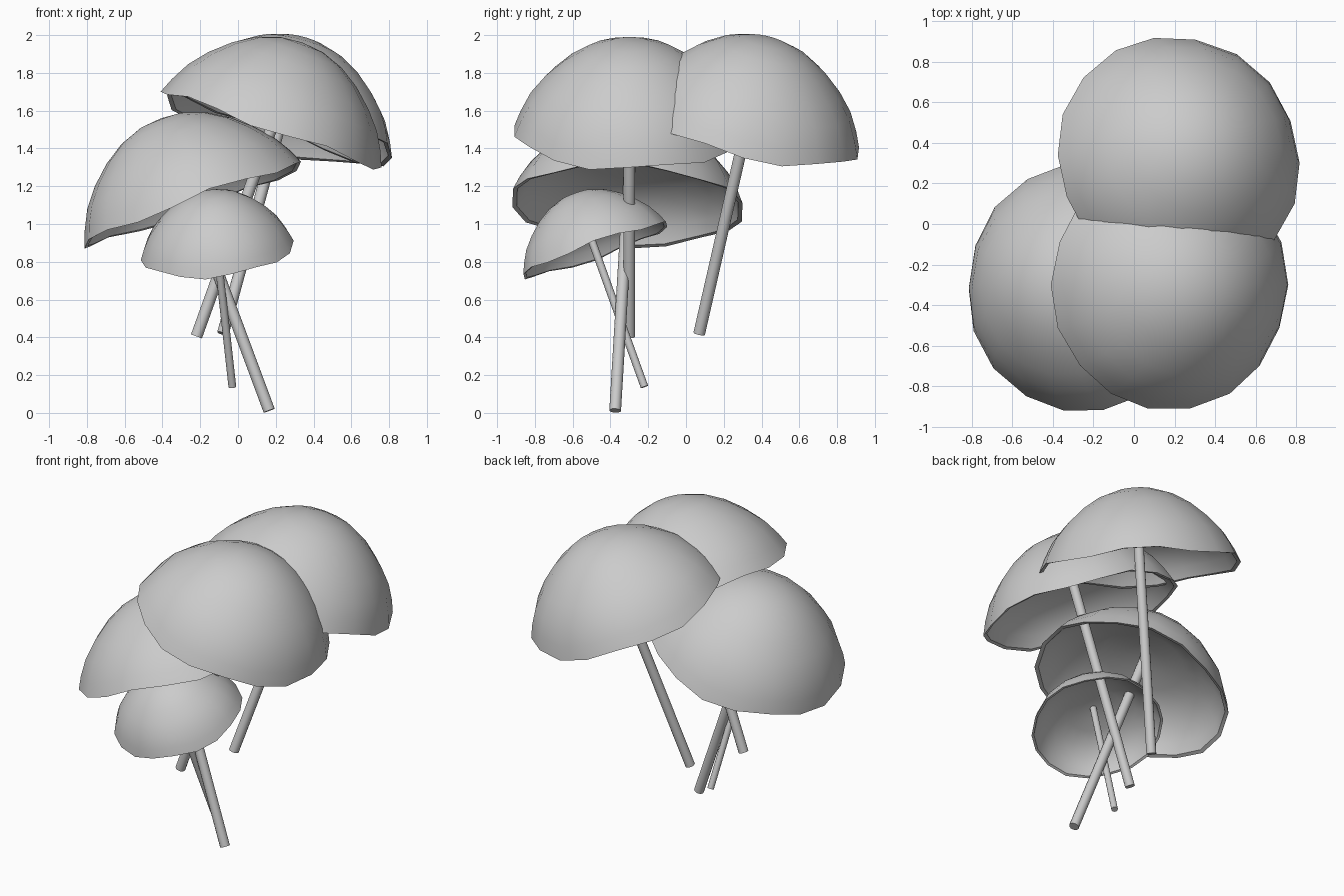
import bpy, math
from mathutils import Vector, Matrix

if "Cube" in bpy.data.objects:
    bpy.data.objects.remove(bpy.data.objects["Cube"])

SIDES = 18
# cap cross-section (radius, height above rim plane): outer dome, rim, hollow underside
PROFILE = [(0.12, 0.478), (0.24, 0.435), (0.35, 0.365), (0.45, 0.275), (0.53, 0.18),
           (0.585, 0.08), (0.618, 0.0), (0.595, 0.005), (0.56, 0.075), (0.49, 0.15),
           (0.39, 0.215), (0.26, 0.25), (0.12, 0.26)]
TOP, UNDER = 0.49, 0.28


def make_object(name, verts, faces, matrix):
    mesh = bpy.data.meshes.new(name)
    mesh.from_pydata(verts, [], faces)
    ob = bpy.data.objects.new(name, mesh)
    bpy.context.collection.objects.link(ob)
    ob.matrix_world = matrix
    bpy.ops.object.select_all(action='DESELECT')
    ob.select_set(True)
    bpy.context.view_layer.objects.active = ob
    bpy.ops.object.shade_smooth_by_angle(angle=math.radians(40))
    return ob


def cap(name, matrix, phase):
    verts, faces = [], []
    for r, z in PROFILE:
        for i in range(SIDES):
            a = 2 * math.pi * i / SIDES
            # gently waving rim
            w = 0.018 * max(0, (r - 0.5) / 0.12) * math.sin(5 * a + phase)
            verts.append((r * math.cos(a), r * math.sin(a), z + w))
    for k in range(len(PROFILE) - 1):
        for i in range(SIDES):
            j = (i + 1) % SIDES
            a, b = k * SIDES, (k + 1) * SIDES
            faces.append((a + i, b + i, b + j, a + j))
    top, under = len(verts), len(verts) + 1
    verts += [(0, 0, TOP), (0, 0, UNDER)]
    last = (len(PROFILE) - 1) * SIDES
    for i in range(SIDES):
        j = (i + 1) % SIDES
        faces.append((top, i, j))
        faces.append((under, last + j, last + i))
    make_object(name, verts, faces, matrix)


def stem(name, matrix, length):
    n, r = 12, 0.031
    verts = [(r * math.cos(2 * math.pi * i / n), r * math.sin(2 * math.pi * i / n), z)
             for z in (-length, 0.3) for i in range(n)]
    faces = [(i, (i + 1) % n, n + (i + 1) % n, n + i) for i in range(n)]
    faces += [tuple(reversed(range(n))), tuple(range(n, 2 * n))]
    make_object(name, verts, faces, matrix)


def mushroom(name, base, centre, scale, phase):
    base, centre = Vector(base), Vector(centre)
    axis = centre - base
    rot = Vector((0, 0, 1)).rotation_difference(axis).to_matrix().to_4x4()
    m = Matrix.Translation(centre) @ rot @ Matrix.Scale(scale, 4)
    cap(name + "_cap", m, phase)
    stem(name + "_stem", m, axis.length / scale)


# the cluster: stem foot, centre of cap rim, size
mushroom("front_mushroom", (-0.22, -0.30, 0.405), (0.175, -0.30, 1.50), 1.0, 0.6)
mushroom("left_mushroom", (0.165, -0.375, 0.012), (-0.24, -0.31, 1.10), 1.0, 2.0)
mushroom("back_mushroom", (-0.08, 0.07, 0.42), (0.22, 0.32, 1.515), 1.0, 3.5)
mushroom("small_mushroom", (-0.03, -0.22, 0.138), (-0.11, -0.48, 0.86), 0.66, 1.0)
